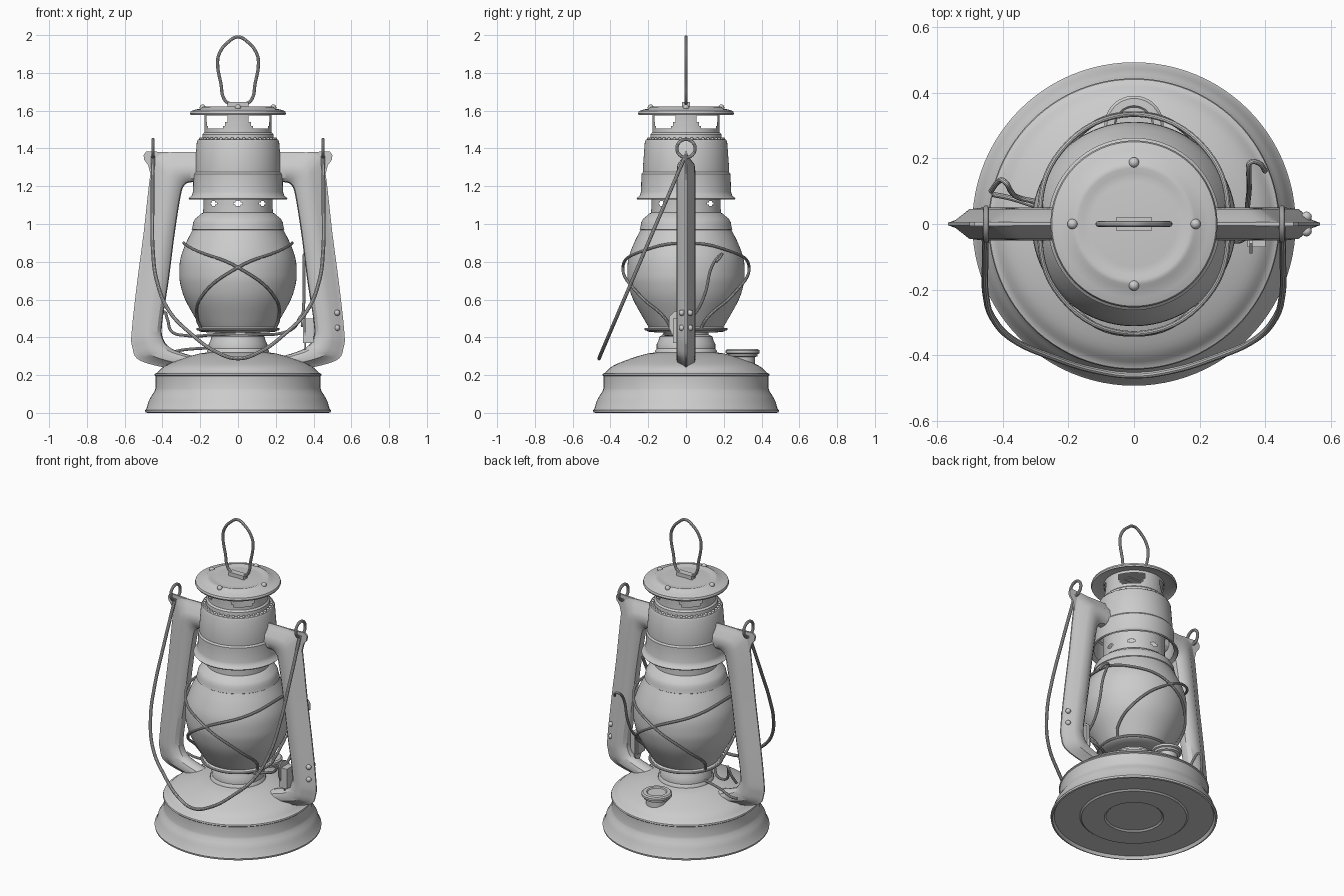
import bpy, bmesh
from math import sin, cos, pi, radians
from mathutils import Vector, Matrix

if "Cube" in bpy.data.objects:
    bpy.data.objects.remove(bpy.data.objects["Cube"])

SEG = 96

def make(name, verts, faces):
    me = bpy.data.meshes.new(name)
    me.from_pydata([tuple(v) for v in verts], [], faces)
    bm = bmesh.new()
    bm.from_mesh(me)
    bmesh.ops.remove_doubles(bm, verts=bm.verts, dist=1e-5)
    bmesh.ops.recalc_face_normals(bm, faces=bm.faces)
    bm.to_mesh(me)
    bm.free()
    ob = bpy.data.objects.new(name, me)
    bpy.context.collection.objects.link(ob)
    return ob

def smooth(pts, n=5):
    # Catmull-Rom resampling of any-dimension points
    p = [Vector(q) for q in pts]
    p = [2 * p[0] - p[1]] + p + [2 * p[-1] - p[-2]]
    out = []
    for i in range(1, len(p) - 2):
        a, b, c, d = p[i - 1:i + 3]
        for k in range(n):
            t = k / n
            out.append(0.5 * (2 * b + (c - a) * t + (2 * a - 5 * b + 4 * c - d) * t * t
                              + (3 * b - a - 3 * c + d) * t ** 3))
    return out + [p[-2]]

def lathe(name, prof, at=(0, 0, 0), skip=None, seg=SEG):
    # revolve (radius, height) points; skip(row, degrees) leaves openings
    verts, faces = [], []
    for r, z in prof:
        for s in range(seg):
            a = 2 * pi * s / seg
            verts.append((at[0] + r * sin(a), at[1] - r * cos(a), at[2] + z))
    for i in range(len(prof) - 1):
        for s in range(seg):
            if skip and skip(i, (s + 0.5) * 360 / seg):
                continue
            t = (s + 1) % seg
            q = [i * seg + s, i * seg + t, (i + 1) * seg + t, (i + 1) * seg + s]
            if prof[i][0] < 1e-6:
                q = [i * seg, q[2], q[3]]
            elif prof[i + 1][0] < 1e-6:
                q = [q[0], q[1], (i + 1) * seg]
            faces.append(q)
    return make(name, verts, faces)

def wire(name, pts, r=0.009, cyclic=False):
    cu = bpy.data.curves.new(name, 'CURVE')
    cu.dimensions = '3D'
    cu.bevel_depth, cu.bevel_resolution = r, 3
    cu.resolution_u, cu.use_fill_caps = 8, True
    sp = cu.splines.new('BEZIER')
    sp.bezier_points.add(len(pts) - 1)
    for b, p in zip(sp.bezier_points, pts):
        b.co = p
        b.handle_left_type = b.handle_right_type = 'AUTO'
    sp.use_cyclic_u = cyclic
    ob = bpy.data.objects.new(name, cu)
    bpy.context.collection.objects.link(ob)
    return ob

def plate(name, pts, axis, lo, hi):
    # extruded outline: axis 'x' takes (y, z) points, axis 'y' takes (x, z) points
    f = (lambda p, d: (d, p[0], p[1])) if axis == 'x' else (lambda p, d: (p[0], d, p[1]))
    n = len(pts)
    verts = [f(p, lo) for p in pts] + [f(p, hi) for p in pts]
    faces = [list(range(n)), list(range(n, 2 * n))]
    faces += [[i, (i + 1) % n, n + (i + 1) % n, n + i] for i in range(n)]
    return make(name, verts, faces)

def studs(name, places, r):
    bm = bmesh.new()
    for p in places:
        bmesh.ops.create_uvsphere(bm, u_segments=12, v_segments=8, radius=r,
                                  matrix=Matrix.Translation(p))
    me = bpy.data.meshes.new(name)
    bm.to_mesh(me)
    bm.free()
    bpy.context.collection.objects.link(bpy.data.objects.new(name, me))

# fuel tank base with ringed underside
dome = smooth([(.43, .212), (.385, .25), (.30, .285), (.22, .31), (.165, .32)], 4)
lathe("fuel_tank", [(0, .018), (.165, .018), (.175, .01), (.31, .01), (.32, .018), (.47, .018),
                    (.48, 0), (.49, .003), (.492, .014), (.485, .022), (.472, .065), (.455, .095),
                    (.442, .115), (.437, .13), (.437, .195), (.443, .2), (.44, .208)]
      + [tuple(p) for p in dome] + [(0, .32)])

# burner collar and globe plate
lathe("burner", [(.165, .315), (.163, .33), (.155, .34), (.155, .365), (.145, .385), (.14, .405),
                 (.12, .415), (.12, .43)])
lathe("globe_plate", [(0, .425), (.15, .425), (.2, .43), (.21, .437), (.208, .446), (.195, .455), (0, .455)])

# filler cap at the back
lathe("filler_cap", [(.065, .25), (.065, .295), (.078, .3), (.08, .312), (.09, .316), (.09, .33),
                     (.082, .337), (.06, .338), (.055, .332), (0, .332)], at=(0, .3, 0), seg=48)

# glass globe
globe = smooth([(.195, .45), (.225, .5), (.28, .6), (.305, .68), (.311, .74), (.304, .82),
                (.275, .9), (.24, .97)], 5)
lathe("glass_globe", [tuple(p) for p in globe])

def globe_r(z):
    return min(globe, key=lambda p: abs(p[1] - z))[0]

# globe cap and perforated throat
lathe("globe_cap", [(.235, .965), (.245, .972), (.24, .99), (.237, 1.01), (.225, 1.03), (.205, 1.045),
                    (.195, 1.055), (.185, 1.06)])

def throat_hole(i, a):
    d = abs((a + 22.5) % 45 - 22.5)
    return (i in (1, 3) and d < 4) or (i == 2 and d < 8)
lathe("throat", [(.185, 1.055), (.183, 1.095), (.183, 1.102), (.183, 1.114), (.183, 1.121), (.18, 1.45)],
      skip=throat_hole)

# hood with flared skirt
lathe("hood", [(.235, 1.145), (.258, 1.13), (.262, 1.136), (.245, 1.15), (.238, 1.17), (.236, 1.265),
               (.228, 1.275), (.228, 1.3), (.218, 1.435), (.212, 1.447), (.195, 1.45), (.178, 1.45)])
studs("hood_beads", [(.197 * cos(a * pi / 20), .197 * sin(a * pi / 20), 1.45) for a in range(40)], .009)

# chimney with four windows
def window(i, a):
    d = abs(a % 90 - 45)
    return (i == 3 and d < 20) or (i == 4 and d < 23) or (i == 5 and d < 26)
lathe("chimney", [(.19, 1.45), (.188, 1.475), (.178, 1.485), (.177, 1.505), (.177, 1.52), (.177, 1.54),
                  (.177, 1.575), (.18, 1.6)], skip=window)

# top cap, clips and carrying loop
lathe("top_cap", [(.17, 1.592), (.235, 1.585), (.25, 1.576), (.254, 1.585), (.25, 1.597), (.225, 1.606),
                  (.195, 1.612), (.185, 1.62), (.17, 1.622), (.155, 1.616), (.13, 1.618), (0, 1.622)])
studs("cap_clips", [(.187 * cos(k * pi / 2), .187 * sin(k * pi / 2), 1.617) for k in range(4)], .016)
plate("loop_bracket", [(-.055, 1.615), (.055, 1.615), (.055, 1.645), (-.055, 1.645)], 'y', -.02, .02)
half = [(.05, 1.64), (.075, 1.665), (.09, 1.74), (.108, 1.85), (.1, 1.9), (.05, 1.965)]
wire("top_loop", [(x, 0, z) for x, z in half] + [(0, 0, 1.99)] + [(-x, 0, z) for x, z in half[::-1]],
     .009, True)

# side tubes: inner x, z and outer x, z at each station
rail = smooth([(.20, 1.22, .20, 1.38), (.255, 1.22, .34, 1.38), (.287, 1.2, .425, 1.37),
               (.305, 1.14, .46, 1.29), (.335, .95, .5, .95), (.367, .7, .533, .7),
               (.402, .47, .562, .44), (.395, .39, .56, .35), (.35, .34, .515, .275),
               (.24, .30, .30, .22)], 5)
side = [(.03, .024), (.14, .042), (.35, .05), (.6, .045), (.86, .012)]
section = [(0, 0)] + side + [(1, .004), (1, -.004)] + [(t, -y) for t, y in side[::-1]]
n = len(section)
for label, s in (("left", -1), ("right", 1)):
    verts = [(s * (a + (c - a) * t), y, b + (d - b) * t) for a, b, c, d in rail for t, y in section]
    faces = [[i * n + j, i * n + (j + 1) % n, (i + 1) * n + (j + 1) % n, (i + 1) * n + j]
             for i in range(len(rail) - 1) for j in range(n)]
    faces += [list(range(n)), list(range((len(rail) - 1) * n, len(rail) * n))]
    make(label + "_side_tube", verts, faces)
    # ear and bail ring
    plate(label + "_ear", [(s * x, z) for x, z in ((.37, 1.38), (.485, 1.385), (.5, 1.365), (.497, 1.34),
                                                    (.475, 1.31), (.46, 1.25), (.4, 1.3))], 'y', -.006, .006)
    wire(label + "_bail_ring", [(s * .45, .048 * cos(k * pi / 4), 1.4 + .048 * sin(k * pi / 4))
                                for k in range(8)], .009, True)

# swinging bail handle hanging forward
arc = [(.45, 1.36), (.453, 1.1), (.45, .85), (.43, .7), (.365, .54), (.25, .42), (.11, .32)]
pts = [(x, -.46 * (1.37 - z) / 1.08, z) for x, z in arc]
wire("bail_handle", pts + [(0, -.46, .288)] + [(-x, y, z) for x, y, z in pts[::-1]], .01)

# globe guard wires, crossing front and back
guard = [(68, .445), (63, .5), (38, .62), (0, .77), (-45, .86), (-90, .9)]
guard += [(-180 - a, z) for a, z in guard[-2::-1]]
for label, s in (("left", 1), ("right", -1)):
    path = []
    for a, z in guard:
        r = globe_r(z) + .012 + .012 * abs(cos(radians(a)))
        path.append((s * r * sin(radians(a)), -r * cos(radians(a)), z))
    wire(label + "_guard_wire", path, .008)
wire("guard_ring", [(.213 * cos(k * pi / 6), .213 * sin(k * pi / 6), .443) for k in range(12)], .008, True)

# lifting lever, its bracket and rivets on the right
wire("lever", [(.34, -.03, .46), (.345, .05, .53), (.35, .1, .63), (.35, .135, .77), (.35, .165, .82),
               (.355, .188, .84), (.38, .185, .83), (.4, .16, .8)], .008)
plate("lever_plate", [(-.02, .32), (.02, .36), (.015, .5), (-.02, .53), (-.06, .54), (-.09, .51),
                      (-.09, .45), (-.05, .37)], 'x', .352, .36)
plate("lever_bracket", [(-.07, .37), (0, .37), (0, .5), (-.07, .5)], 'x', .345, .4)
studs("rivets", [(.525, y, z) for y in (-.022, .022) for z in (.45, .53)], .016)

# lifting wire under the globe
wire("lift_wire", [(.34, -.04, .52), (.325, -.05, .5), (.3, -.05, .455), (.24, -.04, .425), (.1, -.1, .415),
                   (-.1, -.1, .415), (-.28, .06, .41), (-.35, .08, .43), (-.375, .1, .5), (-.395, .13, .535),
                   (-.41, .13, .5), (-.435, .1, .43)], .008)
wire("wick_shaft", [(-.14, .02, .345), (-.28, .05, .335), (-.38, .08, .32), (-.43, .09, .325)], .008)

# bake wires to mesh and shade smooth with sharp edges kept
bpy.ops.object.select_all(action='SELECT')
bpy.context.view_layer.objects.active = bpy.data.objects["bail_handle"]
bpy.ops.object.convert(target='MESH')
bpy.ops.object.shade_smooth_by_angle(angle=radians(32))
